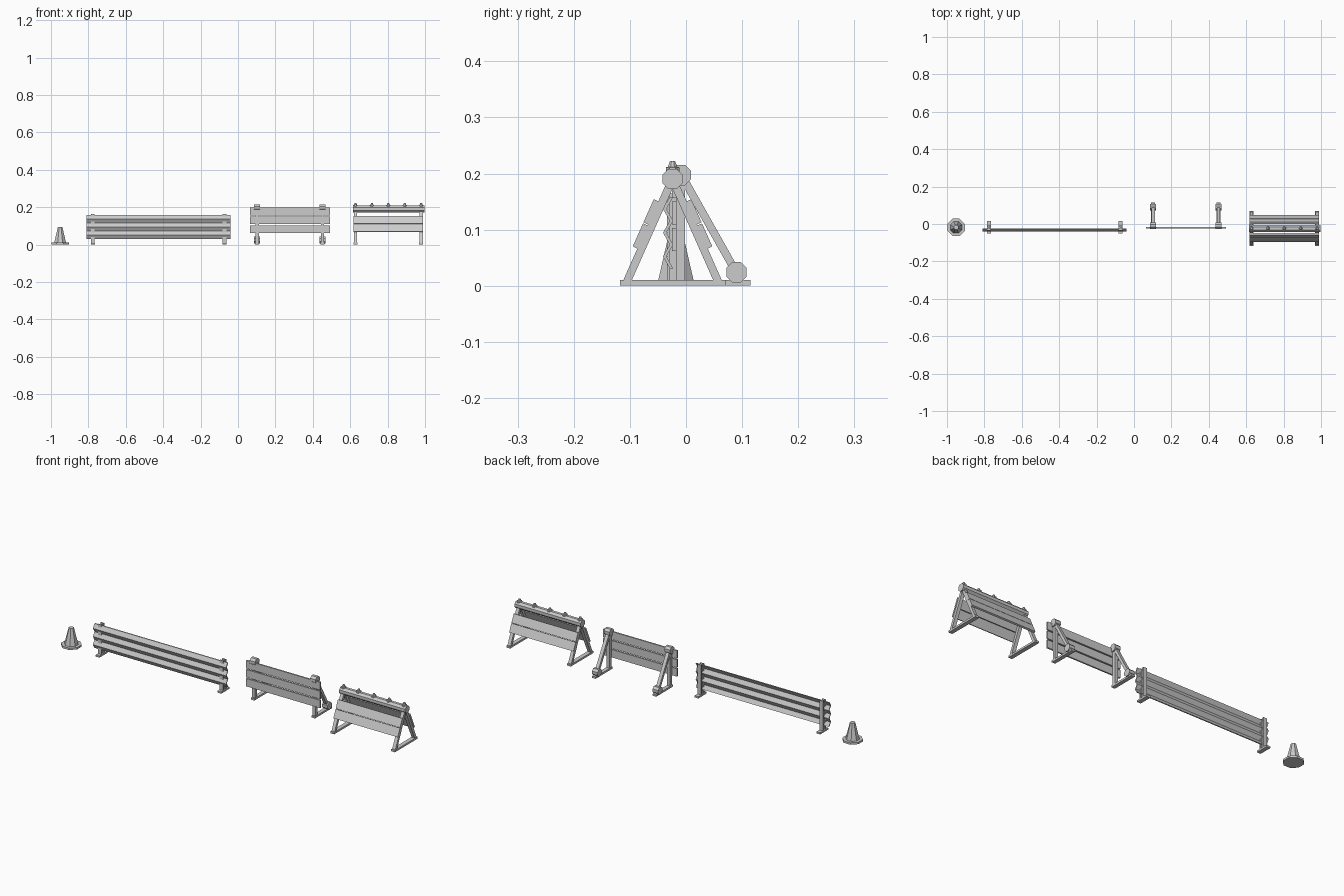
import bpy, bmesh, math
from mathutils import Vector, Matrix

if "Cube" in bpy.data.objects:
    bpy.data.objects.remove(bpy.data.objects["Cube"])


def finish(name, bm):
    bmesh.ops.recalc_face_normals(bm, faces=bm.faces)
    me = bpy.data.meshes.new(name)
    bm.to_mesh(me)
    bm.free()
    ob = bpy.data.objects.new(name, me)
    bpy.context.collection.objects.link(ob)
    return ob


def box(name, x0, x1, y0, y1, z0, z1):
    bm = bmesh.new()
    bmesh.ops.create_cube(bm, size=1)
    for v in bm.verts:
        v.co = ((x0 + x1) / 2 + v.co.x * (x1 - x0),
                (y0 + y1) / 2 + v.co.y * (y1 - y0),
                (z0 + z1) / 2 + v.co.z * (z1 - z0))
    return finish(name, bm)


def extrude_x(name, pts, x0, x1):
    """Closed (y, z) profile extruded along x."""
    bm = bmesh.new()
    face = bm.faces.new([bm.verts.new((x0, y, z)) for y, z in pts])
    ext = bmesh.ops.extrude_face_region(bm, geom=[face])
    for v in ext["geom"]:
        if isinstance(v, bmesh.types.BMVert):
            v.co.x = x1
    return finish(name, bm)


def bar(name, x0, x1, a, b, width, offset=0):
    """Plank between two (y, z) points, pushed sideways by offset."""
    a, b = Vector(a), Vector(b)
    d = (b - a).normalized()
    n = Vector((-d.y, d.x))
    lo, hi = n * (offset - width / 2), n * (offset + width / 2)
    return extrude_x(name, [a + lo, b + lo, b + hi, a + hi], x0, x1)


def roller(name, x0, x1, y, z, r):
    pts = [(y + r * math.cos(math.pi * (i + .5) / 4),
            z + r * math.sin(math.pi * (i + .5) / 4)) for i in range(8)]
    return extrude_x(name, pts, x0, x1)


def stack(name, x, y, rings, sides=8):
    """Low-poly turned shape from (radius, z) rings."""
    bm = bmesh.new()
    loops = []
    for r, z in rings:
        loops.append([bm.verts.new((x + r * math.cos(2 * math.pi * (i + .5) / sides),
                                    y + r * math.sin(2 * math.pi * (i + .5) / sides), z))
                      for i in range(sides)])
    for lo, hi in zip(loops, loops[1:]):
        for i in range(sides):
            j = (i + 1) % sides
            bm.faces.new((lo[i], lo[j], hi[j], hi[i]))
    bm.faces.new(loops[0])
    bm.faces.new(loops[-1])
    return finish(name, bm)


# Traffic cone
stack("traffic_cone", -0.951, -0.018,
      [(.05, 0), (.05, .01), (.034, .01), (.013, .095)])

# Corrugated guard rail: zigzag sheet with three ridges
front = [(-.041 if i % 2 else -.029, .158 - i * .0212) for i in range(7)]
rear = [(y + .006, z) for y, z in reversed(front)]
extrude_x("guard_rail", front + rear, -.81, -.04)
for x in (-.776, -.072):
    box("rail_foot", x - .011, x + .011, -.052, .016, 0, .009)
    box("rail_post_web", x - .004, x + .004, -.032, -.01, .009, .164)
    box("rail_post_flange", x - .01, x + .01, -.034, -.029, .009, .164)
    box("rail_post_flange", x - .01, x + .01, -.013, -.008, .009, .164)

# Single-sided barricade with raking struts
for z in (.062, .109, .156):
    box("barricade_board", .065, .492, -.025, -.017, z, z + .041)
for x in (.102, .452):
    box("barricade_foot", x - .01, x + .01, -.025, .115, 0, .01)
    box("barricade_post", x - .009, x + .009, -.017, -.002, .01, .198)
    bar("barricade_strut", x - .009, x + .009, (-.008, .197), (.09, .023), .014)
    roller("barricade_top_joint", x - .016, x + .016, -.009, .197, .0195)
    roller("barricade_foot_joint", x - .016, x + .016, .09, .024, .0195)

# A-frame barricade
apex = Vector((-.024, .19))
for s in (-1, 1):
    foot = Vector((-.024 + s * .081, .008))
    for x in (.628, .979):
        bar("frame_leg", x - .009, x + .009, apex, foot, .014)
    for z in (.127, .084):
        mid = apex.lerp(foot, (.19 - z) / .182)
        half = (foot - apex).normalized() * .0225
        bar("frame_board", .618, .99, mid - half, mid + half, .009, s * .0115)
for x in (.628, .979):
    box("frame_foot", x - .011, x + .011, -.118, .07, 0, .01)
roller("frame_top_beam", .614, .996, apex.x, apex.y, .0195)

# Warning lamps along the top beam
for i in range(5):
    stack("warning_lamp", .628 + i * .0878, apex.x,
          [(.013, .204), (.013, .211), (.009, .212), (.005, .222)])
